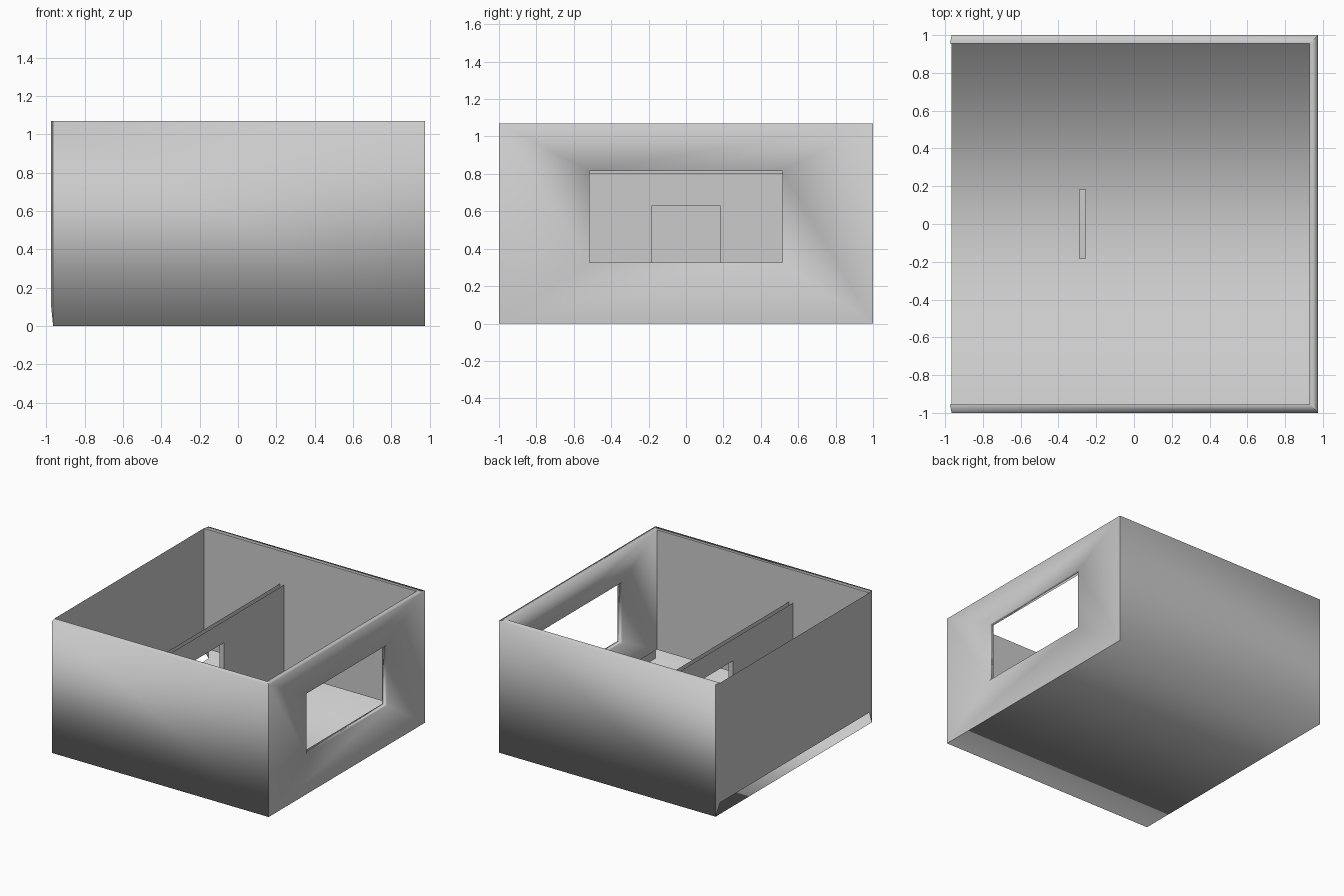
import bpy

if "Cube" in bpy.data.objects:
    bpy.data.objects.remove(bpy.data.objects["Cube"])

# overall dimensions
XL, XR = -0.965, 0.975      # outer shell ends
IL, IR = -0.975, 0.93       # inner wall faces
YO, YI = 1.0, 0.955         # outer / inner half depth
ZB, ZT = 0.1, 1.07          # bottom of inner panels, wall top


def make(name, verts, faces, smooth=False):
    me = bpy.data.meshes.new(name)
    me.from_pydata(verts, [], faces)
    me.polygons.foreach_set("use_smooth", [smooth] * len(faces))
    me.update()
    ob = bpy.data.objects.new(name, me)
    bpy.context.collection.objects.link(ob)
    return ob


def loft(rows, closed=False):
    """Quads between successive rows of points."""
    n = len(rows[0])
    verts = [p for r in rows for p in r]
    faces = []
    for k in range(len(rows) - 1):
        for i in range(n if closed else n - 1):
            j = (i + 1) % n
            faces.append((k * n + i, k * n + j, (k + 1) * n + j, (k + 1) * n + i))
    return verts, faces


def rect(x, y, z0, z1):
    return [(x, -y, z0), (x, y, z0), (x, y, z1), (x, -y, z1)]


# floor with front and back outer walls and their top rims, one smooth shell
profile = [(-YI, ZT, IL, IR), (-YO, ZT, XL, XR), (-YO, 0, XL, XR),
           (YO, 0, XL, XR), (YO, ZT, XL, XR), (YI, ZT, IL, IR)]
left = [(a, y, z) for y, z, a, b in profile]
right = [(b, y, z) for y, z, a, b in profile]
make("floor_and_outer_walls", *loft([left, right]), smooth=True)

# right wall with window opening, reveal and top rim
rings = [rect(XR, YO, 0, ZT), rect(XR, 0.515, 0.325, 0.815),
         rect(IR, 0.515, 0.325, 0.815), rect(IR, YI, ZB, ZT)]
verts, faces = loft(rings, closed=True)
faces.append((14, 15, 3, 2))
make("window_wall", verts, faces, smooth=True)

# inner faces of front, left and back walls
path = [(IR, -YI), (IL, -YI), (IL, YI), (IR, YI)]
make("inner_walls", *loft([[(x, y, z) for x, y in path] for z in (ZB, ZT)]))

# slim end caps on the left ends of the front and back walls
for name, s in (("front_wall_end", -1), ("back_wall_end", 1)):
    pts = [(XL, s * YO, 0), (IL, s * YI, ZB), (IL, s * YI, ZT), (XL, s * YO, ZT)]
    make(name, pts, [(0, 1, 2, 3) if s > 0 else (3, 2, 1, 0)])


# partition: two open-topped sheets joined by the door reveal
def arch(x, y, top):
    return [(x, y, ZB), (x, y, top), (x, -y, top), (x, -y, ZB)]


F, B = -0.255, -0.292
make("partition", *loft([arch(F, YI, 0.805), arch(F, 0.182, 0.63),
                         arch(B, 0.182, 0.63), arch(B, YI, 0.805)]))
